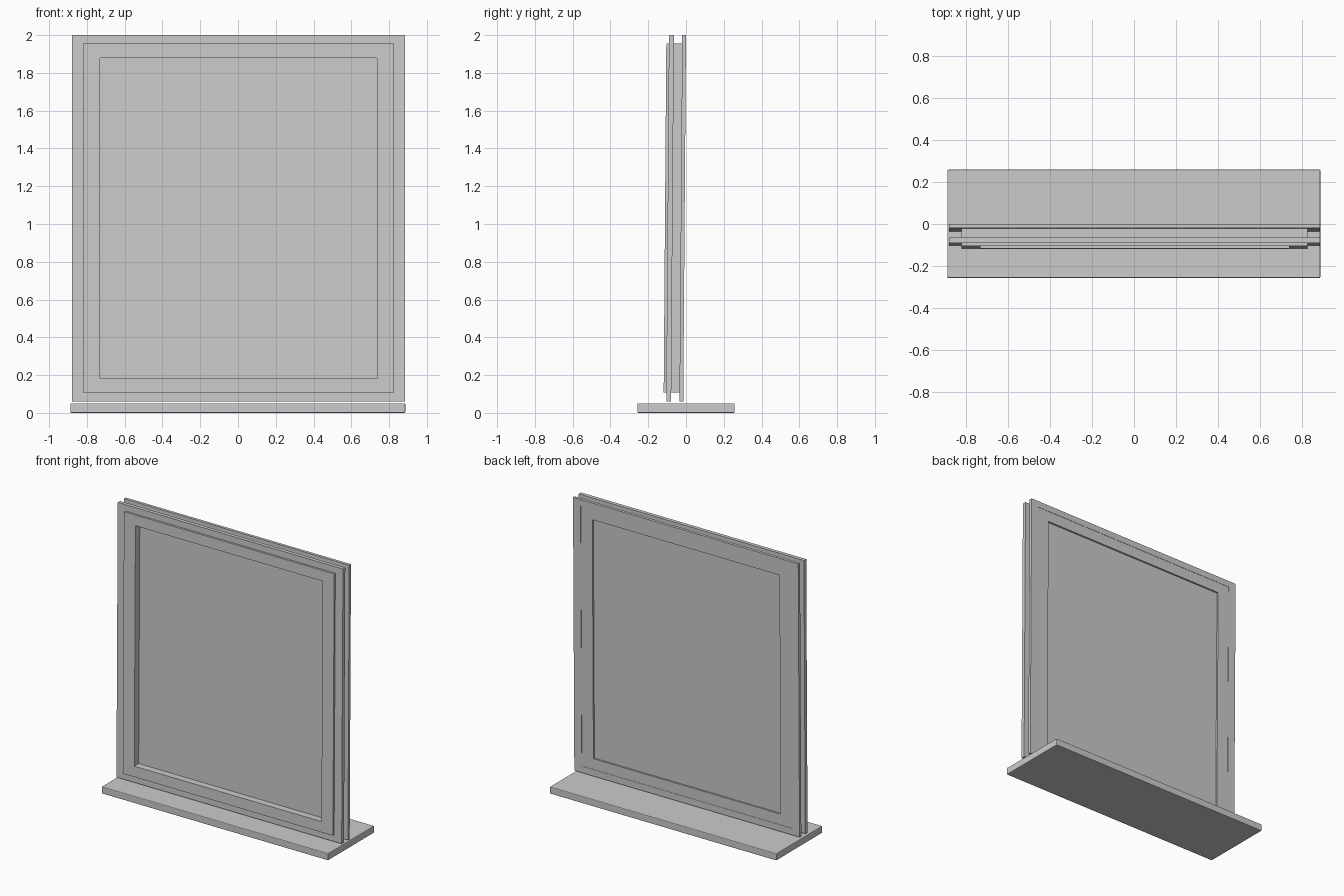
import bpy, bmesh

if "Cube" in bpy.data.objects:
    bpy.data.objects.remove(bpy.data.objects["Cube"])

LEAN = 0.0075   # the window leans slightly: lower parts sit further forward
CX = 0.003      # window centre in x


def finish(name, bm, bevel=0.0):
    mesh = bpy.data.meshes.new(name)
    bmesh.ops.recalc_face_normals(bm, faces=bm.faces)
    bm.to_mesh(mesh)
    bm.free()
    obj = bpy.data.objects.new(name, mesh)
    bpy.context.collection.objects.link(obj)
    if bevel:
        mod = obj.modifiers.new("soft_edges", 'BEVEL')
        mod.width = bevel
        mod.segments = 2
    return obj


def lean(bm):
    for v in bm.verts:
        v.co.y += LEAN * (v.co.z - 2.0)


def box(name, x0, x1, y0, y1, z0, z1, tilted=False, bevel=0.0):
    bm = bmesh.new()
    bmesh.ops.create_cube(bm, size=1.0)
    for v in bm.verts:
        v.co.x = x1 if v.co.x > 0 else x0
        v.co.y = y1 if v.co.y > 0 else y0
        v.co.z = z1 if v.co.z > 0 else z0
    if tilted:
        lean(bm)
    return finish(name, bm, bevel)


def frame(name, outer, inner, y0, y1):
    """Mitred rectangular ring; outer and inner are (half_width, bottom, top)."""
    bm = bmesh.new()
    sections = []
    for sx, top in ((-1, 0), (1, 0), (1, 1), (-1, 1)):
        section = []
        for rect, y in ((outer, y0), (outer, y1), (inner, y1), (inner, y0)):
            section.append(bm.verts.new((CX + sx * rect[0], y, rect[1 + top])))
        sections.append(section)
    for i in range(4):
        a, b = sections[i], sections[(i + 1) % 4]
        for j in range(4):
            k = (j + 1) % 4
            bm.faces.new((a[j], a[k], b[k], b[j]))
    lean(bm)
    return finish(name, bm)


trim_outer = (0.882, 0.06, 2.0)
sash_outer = (0.823, 0.107, 1.955)
glass_edge = (0.733, 0.183, 1.88)

# sill board through the wall
box("sill", -0.888, 0.886, -0.257, 0.258, 0.0, 0.05, bevel=0.005)

# trim boards on both faces
frame("front_trim", trim_outer, sash_outer, -0.09, -0.064)
frame("back_trim", trim_outer, sash_outer, -0.02, 0.0)

# deep sash between the trims, standing slightly proud at the front
frame("sash", sash_outer, glass_edge, -0.104, -0.002)

# pane set deep from the front, shallow from the back
box("glass_pane", CX - 0.733, CX + 0.733, -0.055, -0.014,
    0.183, 1.88, tilted=True)
